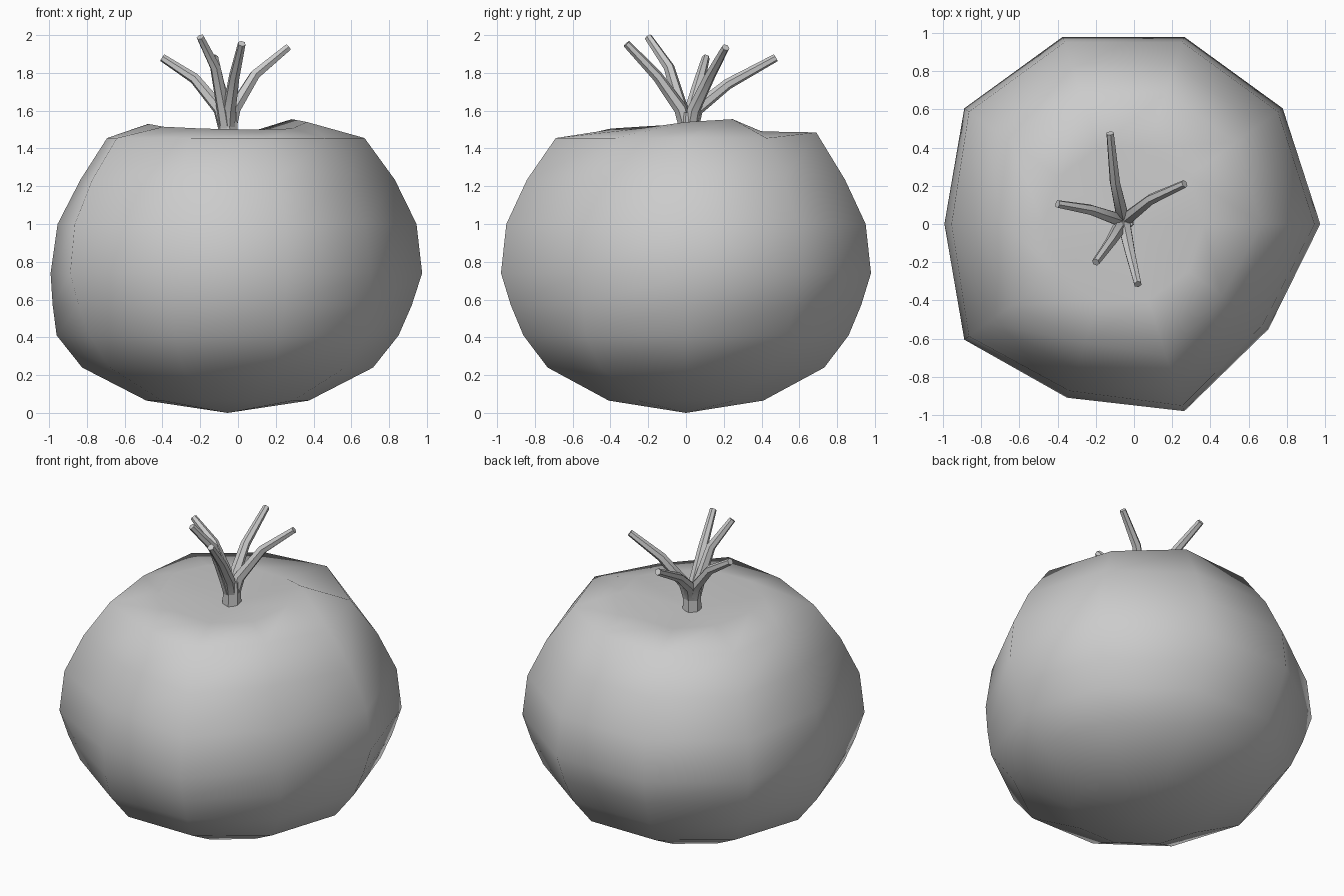
import bpy, bmesh, math
from mathutils import Vector

if "Cube" in bpy.data.objects:
    bpy.data.objects.remove(bpy.data.objects["Cube"])

CX = -0.055          # axis of the fruit
SIDES = 10


def finish(bm, name, smooth_angle):
    bmesh.ops.recalc_face_normals(bm, faces=bm.faces)
    me = bpy.data.meshes.new(name)
    bm.to_mesh(me)
    bm.free()
    ob = bpy.data.objects.new(name, me)
    bpy.context.collection.objects.link(ob)
    bpy.ops.object.select_all(action='DESELECT')
    ob.select_set(True)
    bpy.context.view_layer.objects.active = ob
    bpy.ops.object.shade_smooth_by_angle(angle=math.radians(smooth_angle))
    return ob


def bridge(bm, a, b):
    for i in range(len(a)):
        j = (i + 1) % len(a)
        bm.faces.new((a[i], a[j], b[j], b[i]))


# Fruit body: ten-sided lathe, (radius, height, dent factor)
profile = [(0.43, 0.065, 1), (0.77, 0.24, 1), (0.905, 0.41, 1), (0.975, 0.57, 0.95),
           (1.03, 0.74, 0.91), (1.0, 1.0, 0.90), (0.885, 1.235, 0.88), (0.725, 1.455, 0.88)]
dented = (5, 7, 9)   # columns pressed inwards
rim_z = [1.54, 1.555, 1.49, 1.49, 1.51, 1.53, 1.515, 1.505, 1.5, 1.505]
bm = bmesh.new()
rings = []
for r, z, dent in profile + [(0.42, None, 1)]:
    ring = []
    for i in range(SIDES):
        a = 2 * math.pi * i / SIDES
        k = r * (dent if i in dented else 1)
        if i == 7 and dent < 1:
            k *= 1.02
        h = rim_z[i] if z is None else z + (0.03 if z > 1.4 and i == 2 else 0)
        ring.append(bm.verts.new((CX + k * math.cos(a), k * math.sin(a), h)))
    rings.append(ring)
for a, b in zip(rings, rings[1:]):
    bridge(bm, a, b)
for ring, z in ((rings[0], 0.0), (rings[-1], 1.43)):   # bottom pole and top dimple
    pole = bm.verts.new((CX, 0, z))
    for i in range(SIDES):
        bm.faces.new((ring[i], ring[(i + 1) % SIDES], pole))
finish(bm, "fruit_body", 80)


# Tapered six-sided tube along a path
def tube(bm, pts, radii, sides=6):
    pts = [Vector(p) for p in pts]
    prev = None
    for i, (p, r) in enumerate(zip(pts, radii)):
        d = (pts[min(i + 1, len(pts) - 1)] - pts[max(i - 1, 0)]).normalized()
        u = d.cross(Vector((0.31, 0.95, 0.05)) if abs(d.y) < 0.7 else Vector((1, 0, 0))).normalized() \
            if prev is None else (u - d * u.dot(d)).normalized()
        v = d.cross(u)
        ring = [bm.verts.new(p + r * (math.cos(t) * u + math.sin(t) * v))
                for t in (2 * math.pi * k / sides for k in range(sides))]
        if prev is None:
            bm.faces.new(ring)
        else:
            bridge(bm, prev, ring)
        prev = ring
    bm.faces.new(prev)


# Stem trunk
bm = bmesh.new()
tube(bm, [(CX, 0.015, 1.42), (CX, 0.015, 1.50), (CX, 0.015, 1.59)], [0.058, 0.055, 0.052])
finish(bm, "stem", 50)

# Stem branches: (bend, tip)
branches = [((-0.10, 0.22, 1.74), (-0.125, 0.475, 1.88)),
            ((0.09, 0.13, 1.79), (0.265, 0.21, 1.935)),
            ((-0.23, 0.075, 1.77), (-0.40, 0.105, 1.88)),
            ((-0.12, -0.09, 1.83), (-0.20, -0.20, 1.99)),
            ((-0.02, -0.15, 1.78), (0.02, -0.315, 1.955))]
for n, (bend, tip) in enumerate(branches):
    base = Vector((CX, 0.015, 1.50))
    out = Vector((bend[0] - base.x, bend[1] - base.y, 0)).normalized()
    fork = base + out * 0.045 + Vector((0, 0, 0.11))
    bm = bmesh.new()
    tube(bm, [base + out * 0.012, fork, bend, tip], [0.038, 0.036, 0.029, 0.021])
    finish(bm, f"stem_branch_{n + 1}", 50)
